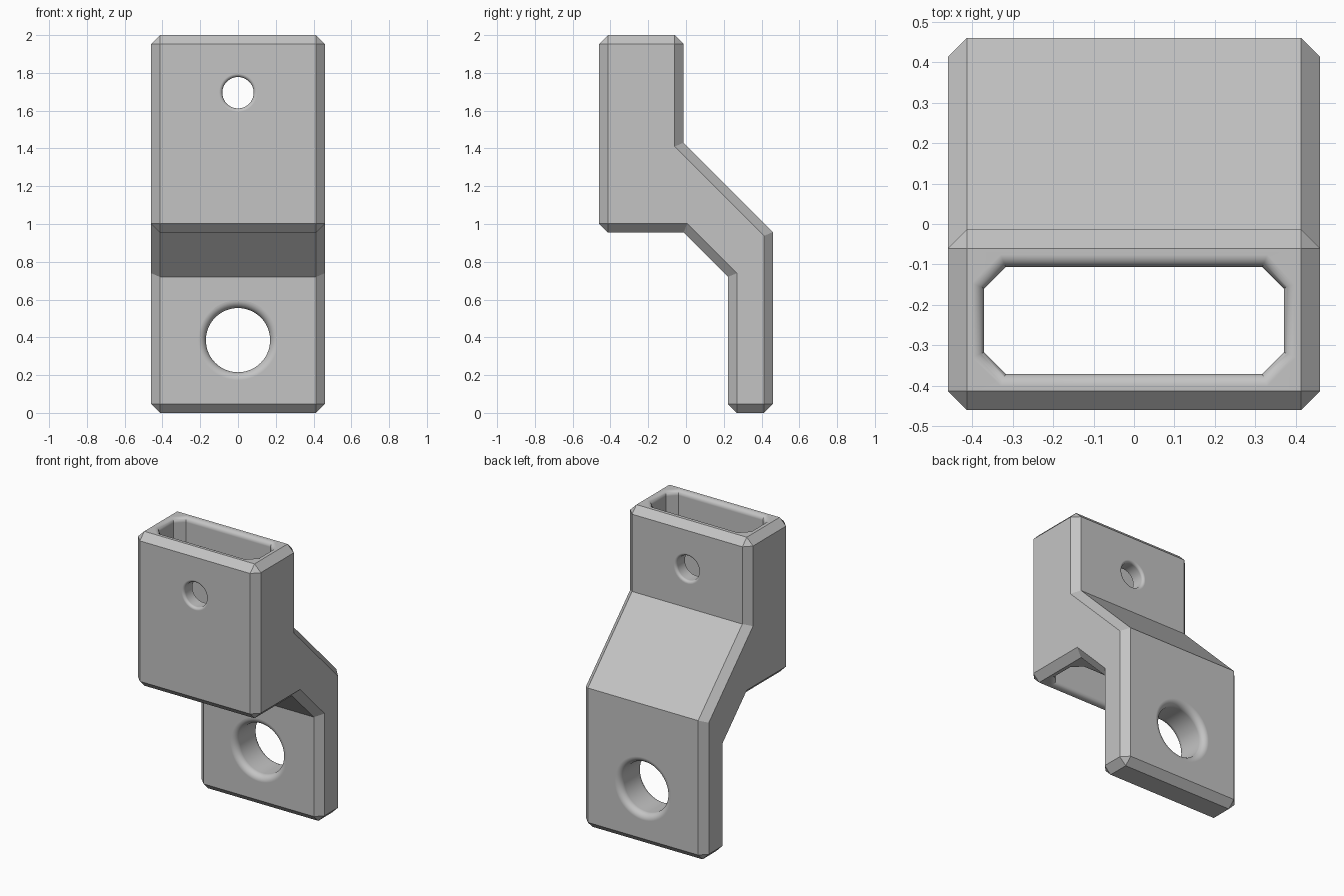
import bpy, bmesh
from math import sin, cos, pi, sqrt, radians
from mathutils import Matrix

cube = bpy.data.objects.get("Cube")
if cube:
    bpy.data.objects.remove(cube, do_unlink=True)

HALF = 0.46      # half width and half depth
CHAMFER = 0.047
BACK = -0.013    # rear face of the socket block
FLOOR = 0.955    # underside of the socket block
PLATE = 0.222    # front face of the lower plate

grey = bpy.data.materials.new("plain grey")
grey.use_nodes = True
colour = (0.55, 0.55, 0.55, 1)
grey.diffuse_color = colour
grey.node_tree.nodes["Principled BSDF"].inputs["Base Color"].default_value = colour


def make_object(name, bm):
    bmesh.ops.recalc_face_normals(bm, faces=bm.faces[:])
    mesh = bpy.data.meshes.new(name)
    bm.to_mesh(mesh)
    bm.free()
    mesh.materials.append(grey)
    obj = bpy.data.objects.new(name, mesh)
    bpy.context.collection.objects.link(obj)
    return obj


def circle(radius, sides):
    def outline(d):
        return [((radius + d) * cos(2 * pi * i / sides),
                 (radius + d) * sin(2 * pi * i / sides)) for i in range(sides)]
    return outline


def clipped_rectangle(hx, hy, clip):
    def outline(d):
        x, y, c = hx + d, hy + d, clip + d * (2 - sqrt(2))
        return [(x, c - y), (x, y - c), (x - c, y), (c - x, y),
                (-x, y - c), (-x, c - y), (c - x, -y), (x - c, -y)]
    return outline


def flared_cutter(name, outline, low, high, fillet, matrix, steps=8):
    """Straight bore whose two mouths are rounded outwards."""
    arc = [(fillet * (1 - cos(a)), fillet * (1 - sin(a)))
           for a in (pi / 2 * i / steps for i in range(steps + 1))]
    # arc runs from the widened mouth depth to the plain bore
    curve = [(-0.05, fillet)] + [(depth, d) for depth, d in arc]
    stations = [(low + t, d) for t, d in curve]
    stations += [(high - t, d) for t, d in reversed(curve)]
    bm = bmesh.new()
    rings = [[bm.verts.new((x, y, t)) for x, y in outline(d)] for t, d in stations]
    for a, b in zip(rings, rings[1:]):
        for i in range(len(a)):
            j = (i + 1) % len(a)
            bm.faces.new((a[i], a[j], b[j], b[i]))
    bm.faces.new(rings[0])
    bm.faces.new(rings[-1])
    bm.transform(matrix)
    cutter = make_object(name, bm)
    cutter.hide_render = True
    return cutter


# Bracket body: side profile (y, z) extruded across the width
profile = [(-HALF, 2), (BACK, 2), (BACK, 1.43), (HALF, 0.957), (HALF, 0),
           (PLATE, 0), (PLATE, 0.72), (BACK, FLOOR), (-HALF, FLOOR)]
bm = bmesh.new()
side = bm.faces.new([bm.verts.new((-HALF, y, z)) for y, z in profile])
grown = bmesh.ops.extrude_face_region(bm, geom=[side])["geom"]
bmesh.ops.translate(bm, vec=(2 * HALF, 0, 0),
                    verts=[v for v in grown if isinstance(v, bmesh.types.BMVert)])
bmesh.ops.recalc_face_normals(bm, faces=bm.faces[:])

# Chamfer every right-angled edge, leaving the gentle bends sharp
right_angles = [e for e in bm.edges if e.calc_face_angle() > radians(60)]
bmesh.ops.bevel(bm, geom=right_angles, offset=CHAMFER, offset_type='OFFSET',
                segments=1, affect='EDGES', clamp_overlap=False)
body = make_object("bracket_body", bm)

# Socket slot, pin hole and mounting hole
along_y = Matrix.Rotation(-pi / 2, 4, 'X')
cutters = [
    flared_cutter("socket_slot_cutter", clipped_rectangle(0.37, 0.132, 0.053),
                  FLOOR, 2, 0.03, Matrix.Translation((0, -0.238, 0))),
    flared_cutter("pin_hole_cutter", circle(0.083, 48), -HALF, BACK, 0.018,
                  Matrix.Translation((0, 0, 1.695)) @ along_y),
    flared_cutter("mounting_hole_cutter", circle(0.17, 64), PLATE, HALF, 0.042,
                  Matrix.Translation((0, 0, 0.385)) @ along_y),
]

bpy.ops.object.select_all(action='DESELECT')
bpy.context.view_layer.objects.active = body
body.select_set(True)
for cutter in cutters:
    mod = body.modifiers.new(cutter.name, 'BOOLEAN')
    mod.operation = 'DIFFERENCE'
    mod.solver = 'EXACT'
    mod.object = cutter
    bpy.ops.object.modifier_apply(modifier=mod.name)
    bpy.data.objects.remove(cutter, do_unlink=True)

# Smooth the rounded mouths, keep chamfers and bends crisp
bpy.ops.object.shade_smooth_by_angle(angle=radians(30))
weighted = body.modifiers.new("flat_face_normals", 'WEIGHTED_NORMAL')
weighted.keep_sharp = True
